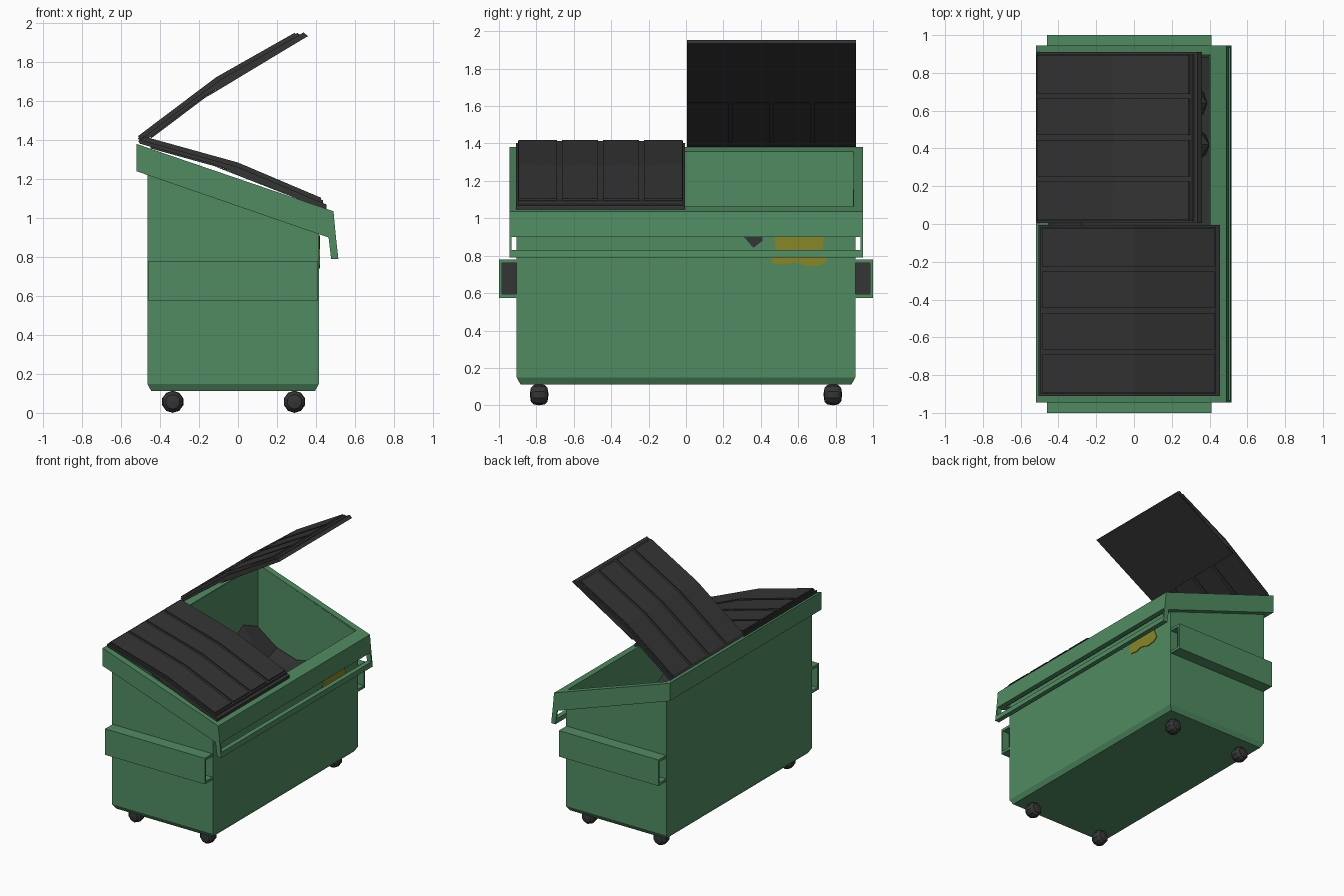
import bpy, bmesh, math, random
from mathutils import Matrix, Vector

random.seed(4)
cube = bpy.data.objects.get("Cube")
if cube:
    bpy.data.objects.remove(cube)


def material(name, color):
    m = bpy.data.materials.new(name)
    m.use_nodes = True
    m.diffuse_color = (*color, 1)
    bsdf = m.node_tree.nodes["Principled BSDF"]
    bsdf.inputs["Base Color"].default_value = (*color, 1)
    bsdf.inputs["Roughness"].default_value = 0.8
    return m


GREEN = material("green_paint", (0.08, 0.26, 0.12))
BLACK = material("black_plastic", (0.035, 0.035, 0.035))
YELLOW = material("yellow_spill", (0.25, 0.24, 0.02))


def finish(bm, name, mat):
    bmesh.ops.recalc_face_normals(bm, faces=bm.faces)
    mesh = bpy.data.meshes.new(name)
    bm.to_mesh(mesh)
    bm.free()
    mesh.materials.append(mat)
    ob = bpy.data.objects.new(name, mesh)
    bpy.context.collection.objects.link(ob)
    return ob


def add_prism(bm, profile, y0, y1):
    """Extrude an (x, z) outline from y0 to y1."""
    a = [bm.verts.new((x, y0, z)) for x, z in profile]
    b = [bm.verts.new((x, y1, z)) for x, z in profile]
    bm.faces.new(a)
    bm.faces.new(b[::-1])
    for i in range(len(a)):
        j = (i + 1) % len(a)
        bm.faces.new((a[i], b[i], b[j], a[j]))


def prism(name, mat, profile, y0, y1):
    bm = bmesh.new()
    add_prism(bm, profile, y0, y1)
    return finish(bm, name, mat)


def rect(x0, x1, z0, z1):
    return [(x0, z0), (x1, z0), (x1, z1), (x0, z1)]


def rim_z(x):
    return 1.38 - 0.342 * (x + 0.52)


# Hollow body: chamfered floor, upright walls, sloping open top
X0, X1, W = -0.465, 0.415, 0.905
bm = bmesh.new()
rings = []
for inset, height in ((0.02, lambda x: 0.112), (0, lambda x: 0.148),
                      (0, lambda x: rim_z(x) - 0.008)):
    corners = ((X0 + inset, -W + inset), (X1 - inset, -W + inset),
               (X1 - inset, W - inset), (X0 + inset, W - inset))
    rings.append([bm.verts.new((x, y, height(x))) for x, y in corners])
bm.faces.new(rings[0][::-1])
for low, high in zip(rings, rings[1:]):
    for i in range(4):
        j = (i + 1) % 4
        bm.faces.new((low[i], low[j], high[j], high[i]))
body = finish(bm, "body", GREEN)
solid = body.modifiers.new("walls", "SOLIDIFY")
solid.thickness = 0.015
solid.offset = -1

# Rim around the opening
slant = [(-0.52, 1.24), (-0.52, 1.38), (0.49, 1.035), (0.503, 0.9)]
end_plate = slant[2:] + [(0.515, 0.79), (0.478, 0.79), (0.465, 0.9)]
for side, label in ((1, "back"), (-1, "front")):
    prism(label + "_side_rim", GREEN, slant + [(0.465, 0.9)],
          side * 0.895, side * 0.945)
    prism(label + "_bar_bracket", GREEN, end_plate, side * 0.932, side * 0.945)
prism("hinge_rim", GREEN, [(-0.52, 1.24), (-0.52, 1.38), (-0.455, 1.358),
                           (-0.455, 1.22)], -0.94, 0.94)
prism("loading_rim", GREEN, [(0.405, 1.064), (0.49, 1.035), (0.503, 0.9),
                             (0.465, 0.9), (0.405, 0.95)], -0.94, 0.94)
prism("loading_bar", GREEN, [(0.478, 0.79), (0.515, 0.79), (0.511, 0.83),
                             (0.474, 0.83)], -0.94, 0.94)

# Fork pockets: square tubes with dark recessed ends
for side, label in ((1, "back"), (-1, "front")):
    bm = bmesh.new()
    add_prism(bm, rect(-0.46, 0.41, 0.575, 0.78), side * 0.985, side)
    for z in (0.575, 0.76):
        add_prism(bm, rect(-0.46, 0.41, z, z + 0.02), side * 0.9, side * 0.985)
    finish(bm, label + "_fork_pocket", GREEN)
    prism(label + "_pocket_core", BLACK, rect(-0.4, 0.35, 0.595, 0.76),
          side * 0.906, side * 0.985)

# Caster wheels: faceted, rounded barrels
for x in (-0.335, 0.29):
    for y in (-0.785, 0.785):
        bm = bmesh.new()
        bmesh.ops.create_uvsphere(bm, u_segments=10, v_segments=6, radius=1)
        for v in bm.verts:
            v.co.z = math.copysign(abs(v.co.z) ** 0.8, v.co.z)
            r = v.co.xy.length
            if r > 0.01:
                v.co.xy *= r ** 0.6 / r
        place = (Matrix.Translation((x, y, 0.057))
                 @ Matrix.Rotation(math.pi / 2, 4, "X")
                 @ Matrix.Diagonal((0.057, 0.057, 0.05, 1)))
        bm.transform(place)
        finish(bm, "wheel", BLACK)

# Bent lids: flange sheet, four raised panels and ribs underneath
SPINE = [(-0.505, 1.378), (0.0, 1.238), (0.455, 1.045)]


def spine_z(x):
    (xa, za), (xb, zb) = SPINE[:2] if x < 0 else SPINE[1:]
    return za + (zb - za) * (x - xa) / (xb - xa)


def sheet(x0, x1, low, high):
    xs = (x0, -0.12, 0.0, x1)
    return ([(x, spine_z(x) + low) for x in xs]
            + [(x, spine_z(x) + high) for x in reversed(xs)])


def lid(name, y0, angle):
    bm = bmesh.new()
    add_prism(bm, sheet(-0.505, 0.455, 0.004, 0.024), y0, y0 + 0.905)
    add_prism(bm, sheet(-0.495, 0.435, 0.024, 0.038), y0 + 0.012, y0 + 0.893)
    step = 0.875 / 4
    for i in range(4):
        a = y0 + 0.015 + i * step
        add_prism(bm, sheet(-0.485, 0.425, 0.038, 0.047),
                  a + (0.013 if i else 0), a + step - (0.013 if i < 3 else 0))
        if i:
            add_prism(bm, sheet(-0.45, 0.4, -0.005, 0.004), a - 0.013, a + 0.013)
    add_prism(bm, sheet(0.43, 0.455, -0.006, 0.004), y0, y0 + 0.905)
    pivot = Matrix.Translation((-0.5, 0, 1.39))
    bm.transform(pivot @ Matrix.Rotation(-angle, 4, "Y") @ pivot.inverted())
    return finish(bm, name, BLACK)


lid("closed_lid", -0.91, 0)
lid("open_lid", 0.005, math.radians(52.5))

# Crumpled rubbish inside
bm = bmesh.new()
bmesh.ops.create_grid(bm, x_segments=5, y_segments=10, size=1)
for v in bm.verts:
    v.co = Vector((v.co.x * 0.425 - 0.025, v.co.y * 0.885,
                   0.72 + random.uniform(-0.06, 0.06)))
    if v.co.x < -0.4 and v.co.y > 0.5:
        v.co.z += 0.17
finish(bm, "rubbish_pile", BLACK)
for x, y, z, r in ((0.31, 0.42, 0.82, 0.1), (0.29, 0.64, 0.8, 0.11),
                   (-0.1, -0.4, 0.76, 0.2)):
    bm = bmesh.new()
    bmesh.ops.create_icosphere(bm, subdivisions=1, radius=r)
    bmesh.ops.translate(bm, verts=bm.verts, vec=(x, y, z))
    finish(bm, "rubbish_bag", BLACK)


# Spill and torn scrap on the loading wall
def wall_plate(name, mat, outline):
    bm = bmesh.new()
    face = bm.faces.new([bm.verts.new((0.412, y, z)) for y, z in outline])
    out = bmesh.ops.extrude_face_region(bm, geom=[face])
    moved = [g for g in out["geom"] if isinstance(g, bmesh.types.BMVert)]
    bmesh.ops.translate(bm, verts=moved, vec=(0.009, 0, 0))
    finish(bm, name, mat)


wall_plate("scrap", BLACK, [(0.31, 0.9), (0.36, 0.842), (0.41, 0.88), (0.41, 0.91)])
wall_plate("spill", YELLOW, [(0.47, 0.91), (0.48, 0.84), (0.45, 0.8), (0.46, 0.76),
                             (0.53, 0.752), (0.58, 0.765), (0.66, 0.742),
                             (0.72, 0.75), (0.755, 0.775), (0.73, 0.83),
                             (0.74, 0.91)])
